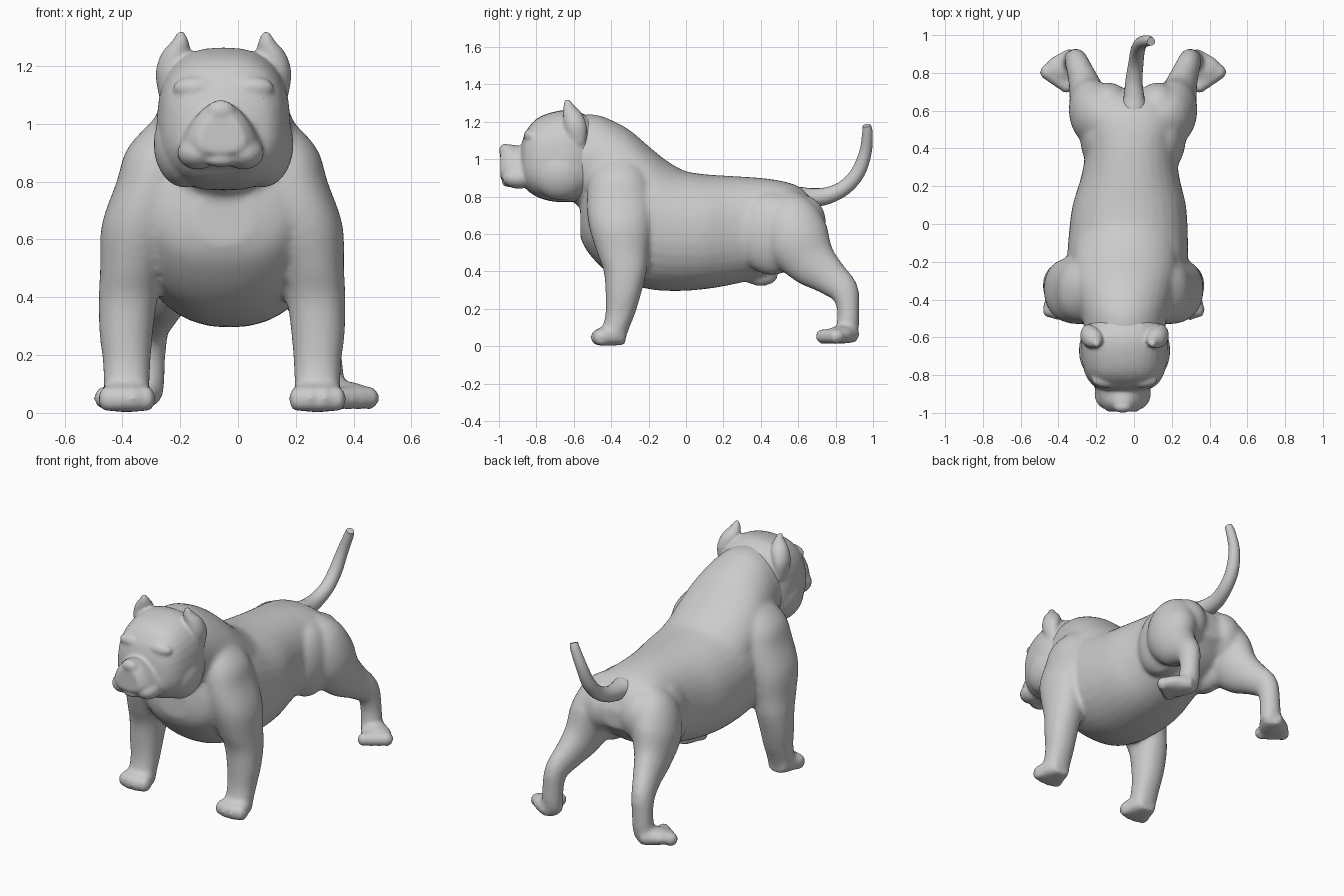
import bpy, bmesh, math
from mathutils import Vector, Matrix

X, Y, Z = Vector((1, 0, 0)), Vector((0, 1, 0)), Vector((0, 0, 1))
SIDES = (-1, 1)


def spline(rows, i, t):
    # Catmull-Rom blend between ring i and ring i + 1
    n = len(rows) - 1
    quad = [rows[max(0, min(n, i + k))] for k in (-1, 0, 1, 2)]
    return [0.5 * (2*b + (c - a)*t + (2*a - 5*b + 4*c - d)*t*t + (3*b - a - 3*c + d)*t**3)
            for a, b, c, d in zip(*quad)]


def loft(bm, rows, axis=None, power=2.0, taper=0.0, sides=32, sub=4):
    # rows: x, y, z, half width, half depth; rings follow the path unless an axis is fixed
    fine = [spline(rows, i, k / sub) for i in range(len(rows) - 1) for k in range(sub)]
    fine.append(list(rows[-1]))
    rings = []
    for i, (x, y, z, ru, rv) in enumerate(fine):
        a, b = fine[max(0, i - 1)], fine[min(len(fine) - 1, i + 1)]
        t = axis or (Vector(b[:3]) - Vector(a[:3])).normalized()
        u = (X - X.dot(t) * t).normalized()
        v = u.cross(t)
        if axis and v.z < 0:
            v = -v
        ring = []
        for k in range(sides):
            c, s = math.cos(math.tau * k / sides), math.sin(math.tau * k / sides)
            c = math.copysign(abs(c) ** (2 / power), c)
            s = math.copysign(abs(s) ** (2 / power), s)
            ring.append(bm.verts.new(Vector((x, y, z)) + u * ru * c * (1 - taper * s) + v * rv * s))
        rings.append(ring)
    for p, q in zip(rings, rings[1:]):
        for k in range(sides):
            j = (k + 1) % sides
            bm.faces.new((p[k], p[j], q[j], q[k]))
    bm.faces.new(rings[0])
    bm.faces.new(rings[-1])


def barrel(bm, rows, **kw):
    # rows: centre x, y, top z, bottom z, half width
    loft(bm, [(x, y, (t + b) / 2, w, (t - b) / 2) for x, y, t, b, w in rows], axis=Y, **kw)


def blob(bm, centre, radii):
    m = Matrix.Translation(centre) @ Matrix.Diagonal((*radii, 1))
    bmesh.ops.create_uvsphere(bm, u_segments=24, v_segments=14, radius=1, matrix=m)


def finish(bm, name, voxel, smooth):
    bmesh.ops.recalc_face_normals(bm, faces=bm.faces)
    mesh = bpy.data.meshes.new(name)
    bm.to_mesh(mesh)
    bm.free()
    ob = bpy.data.objects.new(name, mesh)
    bpy.context.collection.objects.link(ob)
    for p in mesh.polygons:
        p.use_smooth = True
    if voxel:
        r = ob.modifiers.new("fuse", 'REMESH')
        r.mode, r.voxel_size, r.use_smooth_shade = 'VOXEL', voxel, True
        s = ob.modifiers.new("soften", 'SMOOTH')
        s.factor, s.iterations = 0.5, smooth
    return ob


# Torso
body = bmesh.new()
barrel(body, [(-.05, -.565, .76, .58, .10), (-.05, -.53, .88, .51, .22), (-.05, -.45, 1.0, .42, .29),
              (-.045, -.35, 1.02, .35, .315), (-.035, -.2, 1.0, .305, .32), (-.03, -.05, .945, .295, .315),
              (-.025, .1, .92, .305, .30), (-.02, .25, .91, .33, .26), (-.015, .4, .90, .37, .24),
              (-.01, .52, .882, .42, .25), (-.01, .61, .85, .48, .235), (-.01, .67, .79, .54, .19),
              (-.01, .715, .69, .58, .10)], power=2.2)
blob(body, (-.01, .40, .38), (.05, .095, .06))

# Neck
barrel(body, [(-.05, -.68, 1.225, .82, .19), (-.05, -.5, 1.24, .70, .225), (-.05, -.4, 1.21, .65, .25),
              (-.05, -.3, 1.155, .6, .27), (-.045, -.2, 1.07, .55, .28), (-.04, -.1, .99, .5, .28),
              (-.03, 0, .935, .5, .26), (-.03, .12, .905, .55, .18)])

for s in SIDES:
    # Front leg with shoulder
    fx = -.055
    loft(body, [(fx + s * o, y, z, rx, ry) for o, y, z, rx, ry in (
        (.14, -.36, 1.04, .07, .08), (.20, -.36, .92, .125, .15), (.235, -.355, .8, .13, .175),
        (.28, -.35, .65, .137, .17), (.312, -.338, .5, .11, .138), (.325, -.325, .4, .102, .115),
        (.332, -.335, .28, .093, .095), (.33, -.35, .18, .083, .08), (.33, -.37, .11, .08, .072),
        (.33, -.38, .05, .075, .06))], axis=-Z, power=2.2)
    # Front paw and toes
    loft(body, [(fx + s * .33, y, z, rx, rz) for y, z, rx, rz in (
        (-.325, .05, .055, .042), (-.39, .057, .085, .054), (-.45, .053, .09, .05), (-.49, .045, .07, .037))],
         axis=Y, power=2.6)
    for k in range(4):
        o = (k - 1.5) * .047
        blob(body, (fx + s * .33 + o, -.475 + abs(o) * .3, .048), (.03, .045, .047))

    # Flank, buttock and thigh muscle blending into the torso
    hx = -.005
    blob(body, (hx + s * .165, .46, .60), (.115, .19, .22))
    blob(body, (hx + s * .13, .62, .66), (.12, .13, .15))
    # Hind leg
    loft(body, [(hx + s * o, y, z, ru, rv) for o, y, z, ru, rv in (
        (.10, .54, .80, .06, .07), (.17, .56, .70, .12, .15), (.21, .595, .57, .13, .175),
        (.238, .67, .455, .10, .14), (.265, .762, .375, .078, .102), (.295, .845, .297, .063, .079),
        (.305, .867, .2, .06, .06), (.31, .865, .11, .062, .06), (.315, .86, .055, .06, .05))])
    # Hind paw and toes, turned outwards
    loft(body, [(hx + s * o, y, z, ru, rv) for o, y, z, ru, rv in (
        (.30, .90, .06, .05, .04), (.335, .855, .062, .075, .047), (.375, .81, .058, .08, .045),
        (.395, .785, .052, .06, .036))], power=2.4)
    blob(body, (hx + s * .375, .825, .062), (.09, .075, .048))
    for k in range(4):
        o = (k - 1.5) * .044
        blob(body, (hx + s * (.405 + o * .8), .768 + o * .55, .052), (.038, .042, .042))

finish(body, "body_with_legs", .0125, 14)

# Head
hx = -.05
head = bmesh.new()
barrel(head, [(hx, -.46, 1.18, .86, .15), (hx, -.54, 1.238, .785, .205), (hx, -.62, 1.264, .77, .23),
              (hx, -.72, 1.25, .775, .225), (hx, -.80, 1.215, .80, .205), (hx, -.855, 1.15, .84, .165),
              (hx, -.88, 1.08, .88, .11)], power=2.6, taper=.06)

# Muzzle, nose and chin
barrel(head, [(hx - .01, -.80, 1.06, .84, .155), (hx - .01, -.9, 1.072, .855, .125),
              (hx - .01, -.955, 1.078, .87, .105), (hx - .01, -.993, 1.04, .90, .075)], power=2.4, taper=.38)
blob(head, (hx - .01, -.968, 1.045), (.05, .032, .038))
blob(head, (hx - .01, -.945, .875), (.06, .04, .024))

for s in SIDES:
    # Cheek, jowl and brow
    blob(head, (hx + s * .135, -.67, .93), (.107, .155, .15))
    blob(head, (hx - .01 + s * .08, -.895, .90), (.07, .088, .058))
    blob(head, (hx + s * .09, -.825, 1.125), (.085, .043, .04))
    # Ear
    loft(head, [(hx + s * o, y, z, rx, ry) for o, y, z, rx, ry in (
        (.195, -.58, 1.08, .025, .04), (.19, -.59, 1.17, .045, .06), (.167, -.605, 1.24, .05, .052),
        (.15, -.625, 1.285, .03, .03), (.148, -.635, 1.318, .012, .014))], axis=Z)

finish(head, "head", .0085, 8)

# Eyes
eyes = bmesh.new()
for s in SIDES:
    blob(eyes, (hx + s * .125, -.845, 1.088), (.02, .016, .011))
finish(eyes, "eyes", 0, 0)

# Tail
tail = bmesh.new()
loft(tail, [(0, .52, .765, .06, .05), (0, .60, .79, .07, .06), (0, .67, .793, .055, .052),
            (0, .76, .806, .045, .045), (.01, .85, .85, .04, .04), (.02, .92, .93, .038, .038),
            (.04, .96, 1.04, .033, .033), (.075, .97, 1.14, .028, .028), (.09, .966, 1.18, .023, .022)],
     sides=20)
finish(tail, "tail", 0, 0).modifiers.new("crisp_tip", 'EDGE_SPLIT').split_angle = 1.0
